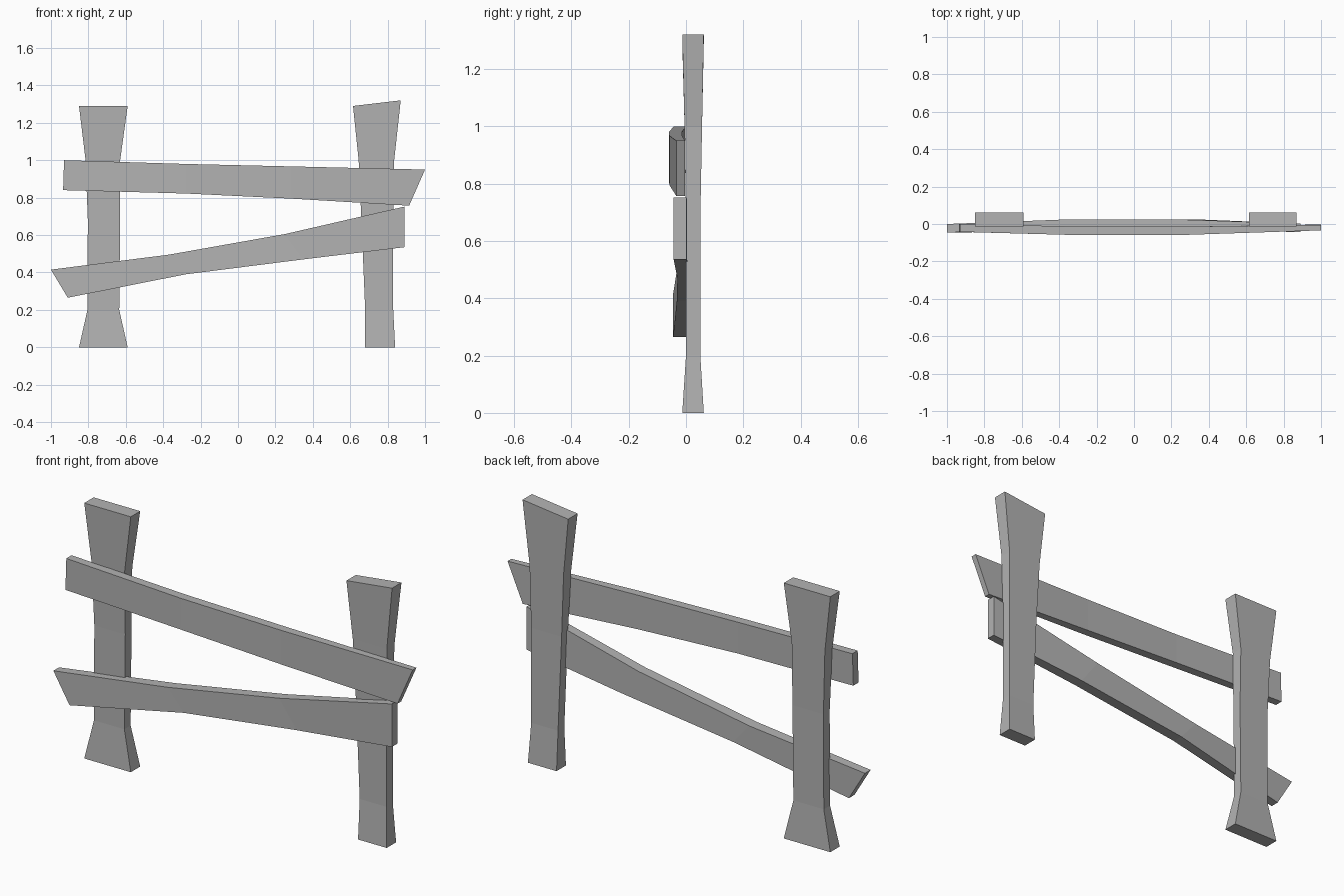
import bpy
import bmesh

cube = bpy.data.objects.get("Cube")
if cube:
    bpy.data.objects.remove(cube, do_unlink=True)

grey = bpy.data.materials.new("plain_grey")
grey.use_nodes = True
colour = (0.45, 0.45, 0.45, 1)
grey.diffuse_color = colour
grey.node_tree.nodes["Principled BSDF"].inputs["Base Color"].default_value = colour


def plank(name, sections):
    """Loft a plank through sections: two (x, z) edge points, front y and back y."""
    bm = bmesh.new()
    rings = []
    for a, b, front, back in sections:
        corners = ((a, front), (b, front), (b, back), (a, back))
        rings.append([bm.verts.new((p[0], y, p[1])) for p, y in corners])
    for r, s in zip(rings, rings[1:]):
        for i in range(4):
            j = (i + 1) % 4
            bm.faces.new((r[i], r[j], s[j], s[i]))
    bm.faces.new(rings[0])
    bm.faces.new(rings[-1])
    bmesh.ops.recalc_face_normals(bm, faces=bm.faces)
    mesh = bpy.data.meshes.new(name)
    bm.to_mesh(mesh)
    bm.free()
    mesh.materials.append(grey)
    obj = bpy.data.objects.new(name, mesh)
    bpy.context.collection.objects.link(obj)


# Upright posts, flared at the ends
flare, waist, neck = (-0.013, 0.062), (0.0, 0.05), (-0.005, 0.056)
plank("right_post", [
    ((-0.85, 0), (-0.59, 0), *flare),
    ((-0.805, 0.2), (-0.635, 0.2), *waist),
    ((-0.803, 0.68), (-0.63, 0.68), *waist),
    ((-0.815, 1.0), (-0.63, 1.0), *neck),
    ((-0.85, 1.29), (-0.59, 1.29), *flare),
])
plank("left_post", [
    ((0.68, 0), (0.84, 0), *flare),
    ((0.68, 0.2), (0.83, 0.2), *waist),
    ((0.66, 0.68), (0.83, 0.68), *waist),
    ((0.645, 1.0), (0.835, 1.0), *neck),
    ((0.615, 1.29), (0.87, 1.32), *flare),
])

# Upper rail bows forward
plank("upper_rail", [
    ((-0.935, 0.84), (-0.93, 1.0), -0.042, 0.0),
    ((-0.28, 0.822), (-0.28, 0.98), -0.06, -0.014),
    ((0.28, 0.795), (0.28, 0.967), -0.058, -0.014),
    ((0.915, 0.757), (1.0, 0.95), -0.034, -0.004),
])

# Lower rail bows backward
plank("lower_rail", [
    ((-0.91, 0.265), (-1.0, 0.415), -0.045, 0.0),
    ((-0.28, 0.39), (-0.37, 0.495), -0.032, 0.024),
    ((0.35, 0.47), (0.25, 0.605), -0.03, 0.024),
    ((0.89, 0.535), (0.89, 0.752), -0.043, 0.002),
])
